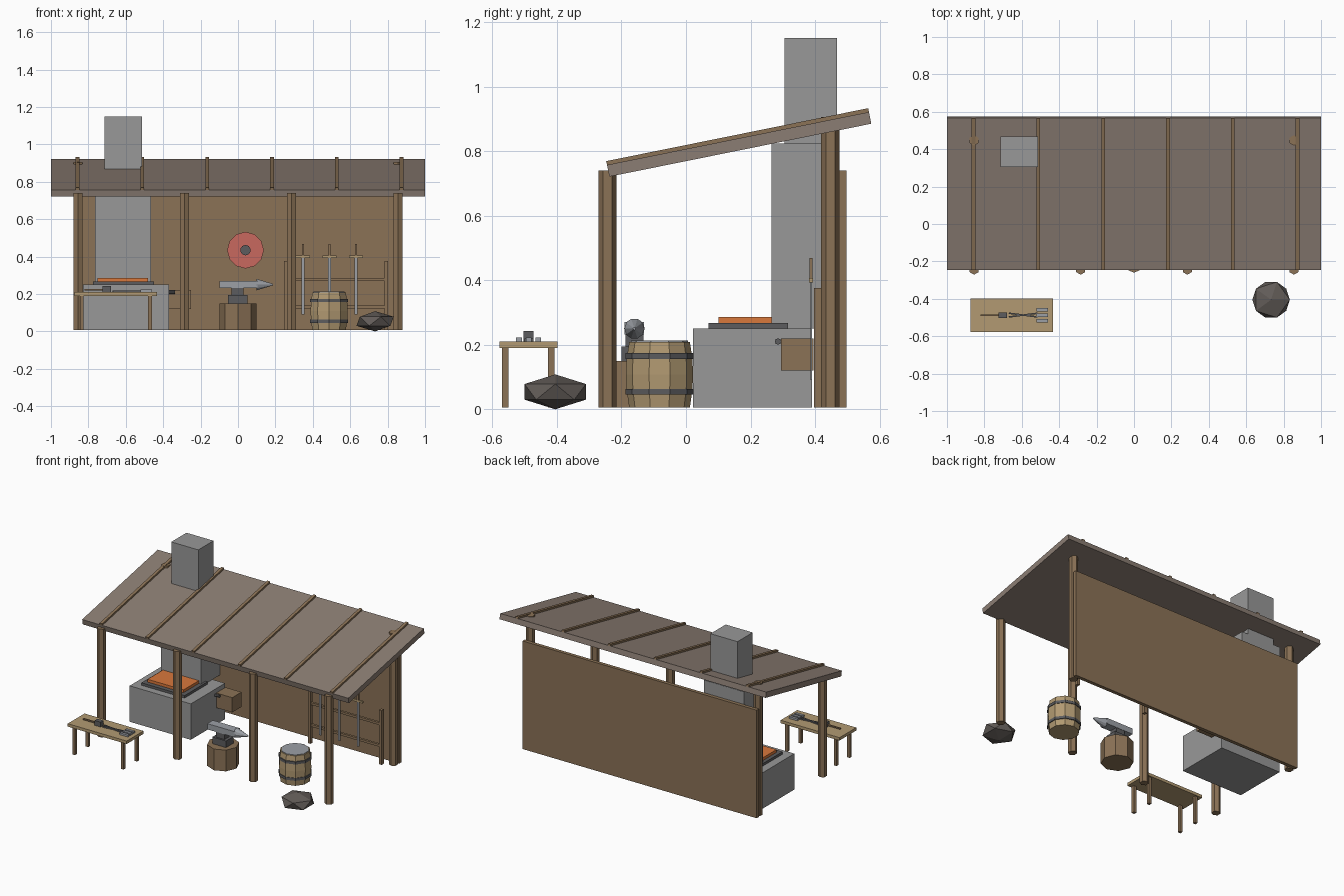
import bpy, bmesh, math
from mathutils import Matrix, Vector

if "Cube" in bpy.data.objects:
    bpy.data.objects.remove(bpy.data.objects["Cube"])


def material(name, rgb):
    m = bpy.data.materials.new(name)
    m.diffuse_color = [((c / 255 + 0.055) / 1.055) ** 2.4 for c in rgb] + [1]
    m.use_nodes = True
    m.node_tree.nodes["Principled BSDF"].inputs["Base Color"].default_value = m.diffuse_color
    return m


WOOD = material("brown wood", (139, 114, 86))
ROOF = material("weathered roof", (139, 125, 115))
PALE = material("pale wood", (178, 154, 114))
STONE = material("grey stone", (152, 152, 152))
IRON = material("dark iron", (92, 92, 94))
STEEL = material("steel", (156, 160, 166))
FIRE = material("hot coals", (217, 120, 60))
RED = material("red paint", (200, 104, 95))
ROCK = material("dark rock", (98, 92, 88))
BASE = 0.006


def finish(name, bm, mat, matrix=None):
    if matrix:
        bm.transform(matrix)
    bmesh.ops.recalc_face_normals(bm, faces=bm.faces)
    me = bpy.data.meshes.new(name)
    bm.to_mesh(me)
    bm.free()
    me.materials.append(mat)
    ob = bpy.data.objects.new(name, me)
    bpy.context.collection.objects.link(ob)
    return ob


def box(name, mat, x, y, z, matrix=None):
    """Box from (min, max) pairs on each axis."""
    bm = bmesh.new()
    bmesh.ops.create_cube(bm, size=1)
    for v in bm.verts:
        v.co = Vector([(a + b) / 2 + c * (b - a)
                       for (a, b), c in zip((x, y, z), v.co)])
    return finish(name, bm, mat, matrix)


def prism(name, mat, sides, center, profile, axis="Z"):
    """Stack of regular polygons; profile is (radius, height) pairs."""
    bm = bmesh.new()
    rings = []
    for r, h in profile:
        rings.append([bm.verts.new((r * math.sin(math.tau * i / sides),
                                    r * math.cos(math.tau * i / sides), h))
                      for i in range(sides)])
    for a, b in zip(rings, rings[1:]):
        for i in range(sides):
            j = (i + 1) % sides
            bm.faces.new((a[i], a[j], b[j], b[i]))
    bm.faces.new(rings[0])
    bm.faces.new(rings[-1])
    turn = {"Z": Matrix(), "X": Matrix.Rotation(math.pi / 2, 4, "Y"),
            "Y": Matrix.Rotation(math.pi / 2, 4, "X")}[axis]
    return finish(name, bm, mat, Matrix.Translation(center) @ turn)


# Posts and back wall
for x in (-0.855, -0.285, 0.285, 0.855):
    prism("front_post", WOOD, 6, (x, -0.243, 0), [(0.028, BASE), (0.028, 0.74)])
for x in (-0.855, 0.855):
    prism("back_post", WOOD, 6, (x, 0.447, 0), [(0.028, BASE), (0.028, 0.905)])
box("back_wall", WOOD, (-0.88, 0.88), (0.474, 0.498), (BASE, 0.74))

# Sloping roof with battens
slope = Matrix.Translation((0, 0.161, 0.839)) @ Matrix.Rotation(math.atan2(0.164, 0.812), 4, "X")
box("roof", ROOF, (-1, 1), (-0.414, 0.414), (-0.037, 0), slope)
for i in range(6):
    x = -0.858 + 0.3465 * i
    box("roof_batten", WOOD, (x - 0.01, x + 0.01), (-0.414, 0.414), (-0.002, 0.012), slope)

# Forge, hood and chimney
box("forge_base", STONE, (-0.83, -0.37), (0.022, 0.39), (BASE, 0.25))
box("forge_hood", STONE, (-0.765, -0.465), (0.265, 0.47), (0.25, 0.823))
box("chimney", STONE, (-0.715, -0.512), (0.305, 0.468), (0.8, 1.15))
box("coal_tray", IRON, (-0.775, -0.45), (0.07, 0.316), (0.25, 0.267))
box("coals", FIRE, (-0.75, -0.48), (0.1, 0.267), (0.265, 0.286))

# Bellows box and nozzle
box("bellows", WOOD, (-0.37, -0.25), (0.295, 0.395), (0.12, 0.22))
prism("bellows_nozzle", IRON, 8, (0, 0.285, 0.21), [(0.01, -0.4), (0.01, -0.338)], "X")

# Work bench
box("bench_top", PALE, (-0.875, -0.432), (-0.578, -0.398), (0.19, 0.21))
for x in (-0.836, -0.47):
    for y in (-0.56, -0.417):
        box("bench_leg", WOOD, (x - 0.01, x + 0.01), (y - 0.01, y + 0.01), (BASE, 0.19))

# Tools and ingots on the bench
box("hammer_handle", WOOD, (-0.82, -0.72), (-0.492, -0.483), (0.218, 0.227))
box("hammer_head", IRON, (-0.725, -0.68), (-0.503, -0.473), (0.21, 0.243))
for s in (-1, 1):
    box("tongs_arm", IRON, (-0.078, 0.078), (-0.004, 0.004), (0.21, 0.219),
        Matrix.Translation((-0.592, -0.487, 0)) @ Matrix.Rotation(s * 0.13, 4, "Z"))
for y in (-0.517, -0.487, -0.458):
    box("ingot", STEEL, (-0.522, -0.46), (y - 0.009, y + 0.009), (0.21, 0.223))

# Anvil on its stump
AY = -0.16
prism("stump", WOOD, 8, (0, AY, 0), [(0.1, BASE), (0.1, 0.15)])
box("anvil_foot", IRON, (-0.053, 0.05), (AY - 0.04, AY + 0.04), (0.15, 0.195))
box("anvil_waist", IRON, (-0.034, 0.03), (AY - 0.028, AY + 0.028), (0.195, 0.233))
box("anvil_face", STEEL, (-0.098, 0.105), (AY - 0.03, AY + 0.03), (0.231, 0.27))
prism("anvil_horn", STEEL, 10, (0, AY, 0.25), [(0.032, 0.1), (0.004, 0.188)], "X")

# Round shield on the wall
prism("shield", RED, 12, (0.04, 0.474, 0.434), [(0.098, 0), (0.098, 0.025)], "Y")
prism("shield_boss", IRON, 10, (0.04, 0.474, 0.434), [(0.028, 0.02), (0.028, 0.042)], "Y")

# Weapon rack with three swords
for x in (0.257, 0.793):
    box("rack_post", WOOD, (x - 0.01, x + 0.01), (0.396, 0.42), (BASE, 0.375))
for z in (0.122, 0.27):
    box("rack_rail", WOOD, (0.257, 0.793), (0.4, 0.416), (z, z + 0.016))
for x in (0.347, 0.489, 0.631):
    box("sword_blade", STEEL, (x - 0.008, x + 0.008), (0.385, 0.39), (0.09, 0.395))
    box("sword_guard", PALE, (x - 0.037, x + 0.037), (0.381, 0.393), (0.393, 0.406))
    box("sword_grip", WOOD, (x - 0.006, x + 0.006), (0.382, 0.392), (0.406, 0.468))

# Barrel with hoops and a filled top
BC = (0.487, -0.082, 0)
prism("barrel", PALE, 10, BC, [(0.094, BASE), (0.102, 0.06), (0.104, 0.108),
                               (0.102, 0.156), (0.094, 0.209)])
for z in (0.045, 0.156):
    prism("barrel_hoop", IRON, 10, BC, [(0.106, z), (0.106, z + 0.018)])
prism("barrel_water", STEEL, 10, BC, [(0.088, 0.205), (0.088, 0.213)])

# Faceted rock
bm = bmesh.new()
bmesh.ops.create_icosphere(bm, subdivisions=1, radius=1)
finish("rock", bm, ROCK, Matrix.Translation((0.733, -0.405, 0.054))
       @ Matrix.Diagonal((0.112, 0.112, 0.054, 1)))
